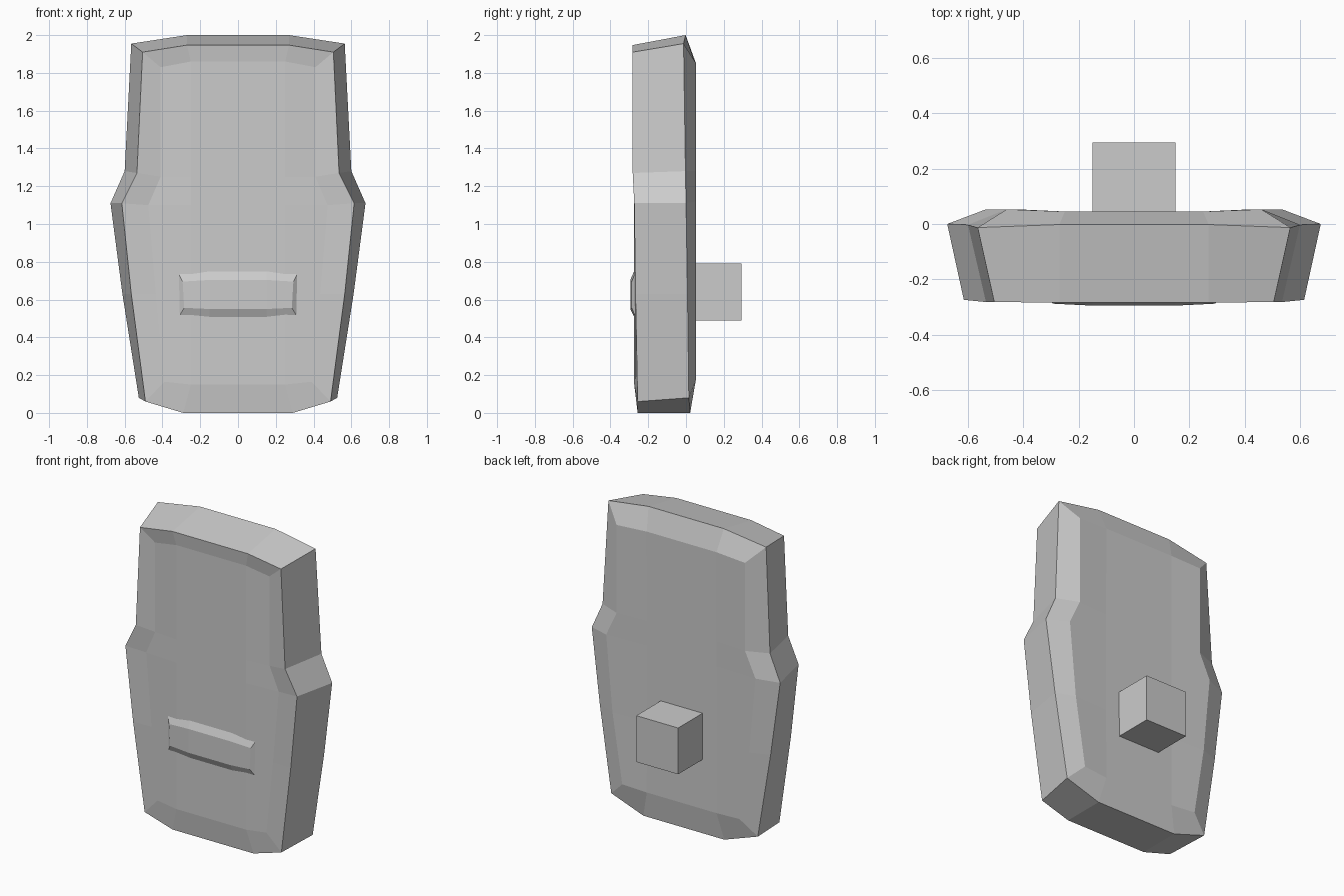
import bpy, bmesh

if "Cube" in bpy.data.objects:
    bpy.data.objects.remove(bpy.data.objects["Cube"])


def make_object(name, bm):
    bmesh.ops.recalc_face_normals(bm, faces=bm.faces)
    mesh = bpy.data.meshes.new(name)
    bm.to_mesh(mesh)
    bm.free()
    obj = bpy.data.objects.new(name, mesh)
    bpy.context.collection.objects.link(obj)
    return obj


def ring(bm, half):
    """Mirror a right-hand half outline (bottom to top) into a closed ring."""
    right = [bm.verts.new(p) for p in half]
    left = [bm.verts.new((-x, y, z)) for x, y, z in half]
    return right, left


def bridge(bm, a, b):
    ra, rb = a[0] + a[1][::-1], b[0] + b[1][::-1]
    n = len(ra)
    for i in range(n):
        j = (i + 1) % n
        bm.faces.new((ra[i], ra[j], rb[j], rb[i]))


def cap(bm, r, y_mid):
    """Fill a ring with rows of four columns, so the panel bows across x."""
    right, left = r
    x_in = right[0].co.x
    rows = [[left[1], left[0], right[0], right[1]]]
    for a, b in zip(left[2:-2], right[2:-2]):
        z = b.co.z
        rows.append([a, bm.verts.new((-x_in, y_mid, z)),
                     bm.verts.new((x_in, y_mid, z)), b])
    rows.append([left[-2], left[-1], right[-1], right[-2]])
    for lo, hi in zip(rows, rows[1:]):
        for i in range(3):
            bm.faces.new((lo[i], lo[i + 1], hi[i + 1], hi[i]))


# Shield plate: front panel, front rim, widest rim, back panel
panel_front = [(.25, -.274, .15), (.39, -.266, .165), (.435, -.264, .63),
               (.475, -.262, 1.10), (.41, -.262, 1.25), (.41, -.264, 1.83),
               (.25, -.274, 1.86)]
rim_front = [(.29, -.256, 0), (.49, -.256, .06), (.565, -.267, .63),
             (.615, -.274, 1.11), (.535, -.282, 1.27), (.505, -.282, 1.91),
             (.27, -.284, 1.947)]
rim_back = [(.29, .022, 0), (.525, .015, .08), (.612, .008, .63),
            (.675, 0, 1.11), (.60, -.003, 1.28), (.565, -.013, 1.955),
            (.27, -.002, 2.0)]
panel_back = [(.25, .045, .17), (.42, .053, .18), (.49, .053, .63),
              (.535, .053, 1.12), (.46, .053, 1.28), (.46, .053, 1.85),
              (.25, .045, 1.86)]

bm = bmesh.new()
rings = [ring(bm, h) for h in (panel_front, rim_front, rim_back, panel_back)]
for a, b in zip(rings, rings[1:]):
    bridge(bm, a, b)
cap(bm, rings[0], -.275)
cap(bm, rings[-1], .044)
make_object("shield_plate", bm)

# Raised bar on the front, bevelled towards the plate
bar_base = [(.15, -.26, .507), (.31, -.26, .515), (.315, -.26, .737), (.15, -.26, .752)]
bar_edge = [(x, -.274 if x < .2 else -.270, z) for x, _, z in bar_base]
bar_face = [(.15, -.295, .55), (.285, -.288, .556), (.293, -.288, .695), (.15, -.295, .704)]
bm = bmesh.new()
rings = [ring(bm, h) for h in (bar_base, bar_edge, bar_face)]
for a, b in zip(rings, rings[1:]):
    bridge(bm, a, b)
cap(bm, rings[0], -.26)
cap(bm, rings[-1], -.295)
make_object("front_bar", bm)

# Square grip block on the back
bpy.ops.mesh.primitive_cube_add(size=.3, location=(0, .145, .64))
bpy.context.object.name = "back_grip"
